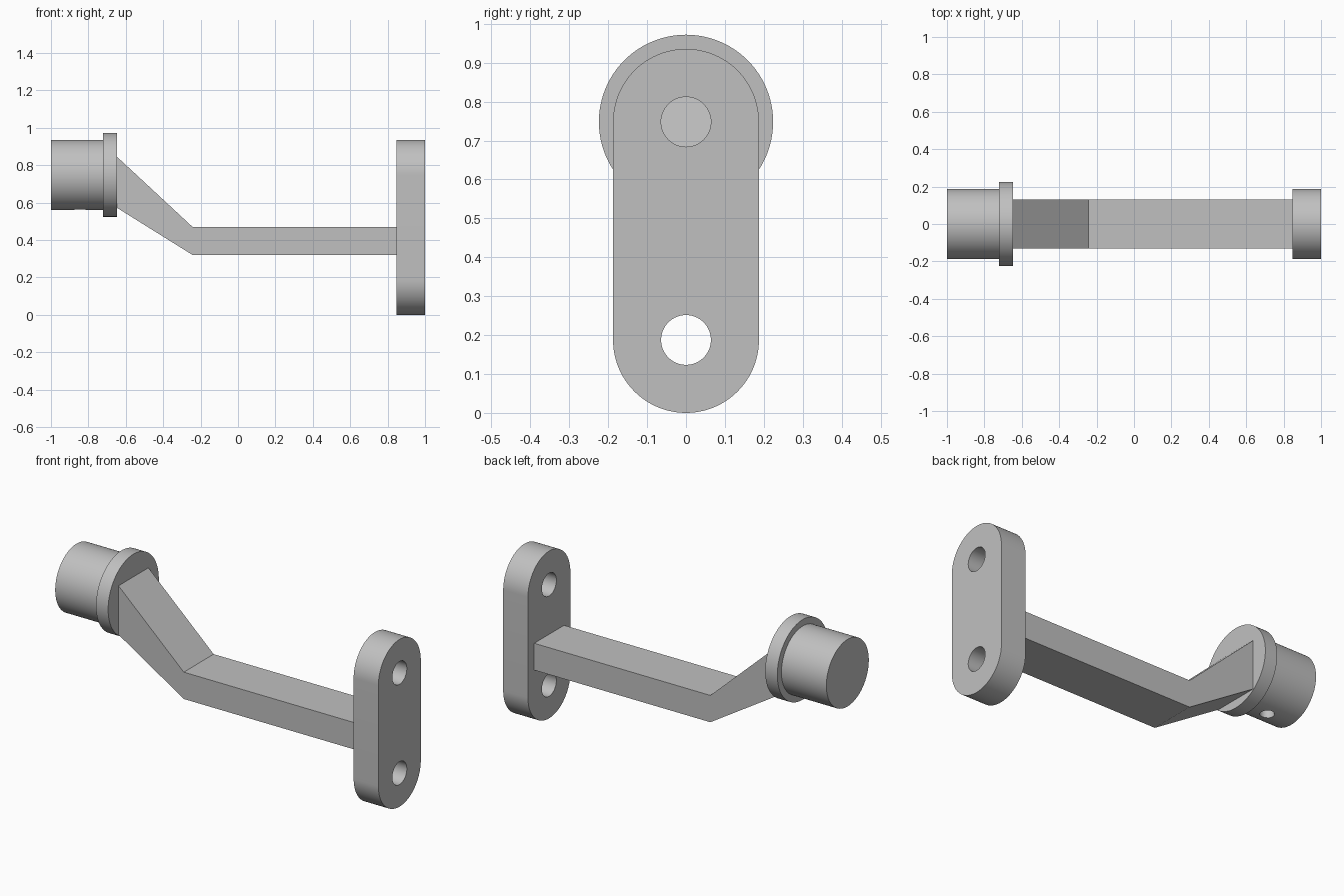
import bpy
import bmesh
import math
from mathutils import Matrix, Vector

cube = bpy.data.objects.get("Cube")
if cube:
    bpy.data.objects.remove(cube, do_unlink=True)

grey = bpy.data.materials.new("light grey metal")
grey.use_nodes = True
colour = (0.53, 0.53, 0.53, 1)
grey.diffuse_color = colour
grey.node_tree.nodes["Principled BSDF"].inputs["Base Color"].default_value = colour

AXIS_Z = 0.748      # height of the barrel and upper screw hole
LOWER_Z = 0.1875    # height of the lower screw hole
RADIUS = 0.1875     # barrel and plate ends


def finish(name, bm):
    bmesh.ops.recalc_face_normals(bm, faces=bm.faces[:])
    mesh = bpy.data.meshes.new(name)
    bm.to_mesh(mesh)
    bm.free()
    mesh.materials.append(grey)
    obj = bpy.data.objects.new(name, mesh)
    bpy.context.collection.objects.link(obj)
    return obj


def prism(name, points, offset):
    """Extrude a closed outline along an offset vector."""
    bm = bmesh.new()
    face = bm.faces.new([bm.verts.new(p) for p in points])
    result = bmesh.ops.extrude_face_region(bm, geom=[face], use_keep_orig=True)
    verts = [g for g in result["geom"] if isinstance(g, bmesh.types.BMVert)]
    bmesh.ops.translate(bm, vec=Vector(offset), verts=verts)
    return finish(name, bm)


def rod(name, start, end, radius, segments=96):
    """Cylinder between two points."""
    a, b = Vector(start), Vector(end)
    turn = (b - a).to_track_quat("Z", "Y").to_matrix().to_4x4()
    bm = bmesh.new()
    bmesh.ops.create_cone(bm, cap_ends=True, segments=segments, radius1=radius,
                          radius2=radius, depth=(b - a).length,
                          matrix=Matrix.Translation((a + b) / 2) @ turn)
    return finish(name, bm)


def select(obj):
    bpy.ops.object.select_all(action="DESELECT")
    obj.select_set(True)
    bpy.context.view_layer.objects.active = obj


def cut(obj, cutter):
    cutter.hide_render = True
    mod = obj.modifiers.new("hole", "BOOLEAN")
    mod.operation = "DIFFERENCE"
    mod.solver = "EXACT"
    mod.object = cutter
    select(obj)
    bpy.ops.object.modifier_apply(modifier=mod.name)
    bpy.data.objects.remove(cutter, do_unlink=True)


# Mounting plate: rounded slot shape with two screw holes
steps = 48
outline = []
for centre, first in ((AXIS_Z, 0), (LOWER_Z, math.pi)):
    for i in range(steps + 1):
        a = first + math.pi * i / steps
        outline.append((0.847, RADIUS * math.cos(a), centre + RADIUS * math.sin(a)))
plate = prism("mounting_plate", outline, (0.153, 0, 0))
for z in (LOWER_Z, AXIS_Z):
    cut(plate, rod("hole_cutter", (0.7, 0, z), (1.1, 0, z), 0.064, 64))

# Barrel with a blind set-screw hole underneath, and its collar
barrel = rod("barrel", (-1, 0, AXIS_Z), (-0.72, 0, AXIS_Z), RADIUS)
cut(barrel, rod("screw_cutter", (-0.845, 0, 0.5), (-0.845, 0, AXIS_Z), 0.036, 48))
collar = rod("collar", (-0.722, 0, AXIS_Z), (-0.647, 0, AXIS_Z), 0.224)

# Cranked arm that joins the collar to the plate
half = 0.132
side = [(-0.647, 0.845), (-0.647, 0.572), (-0.243, 0.32),
        (0.847, 0.32), (0.847, 0.47), (-0.243, 0.47)]
arm = prism("arm", [(x, -half, z) for x, z in side], (0, 2 * half, 0))

for obj in (plate, barrel, collar):
    select(obj)
    bpy.ops.object.shade_smooth_by_angle(angle=math.radians(30))
